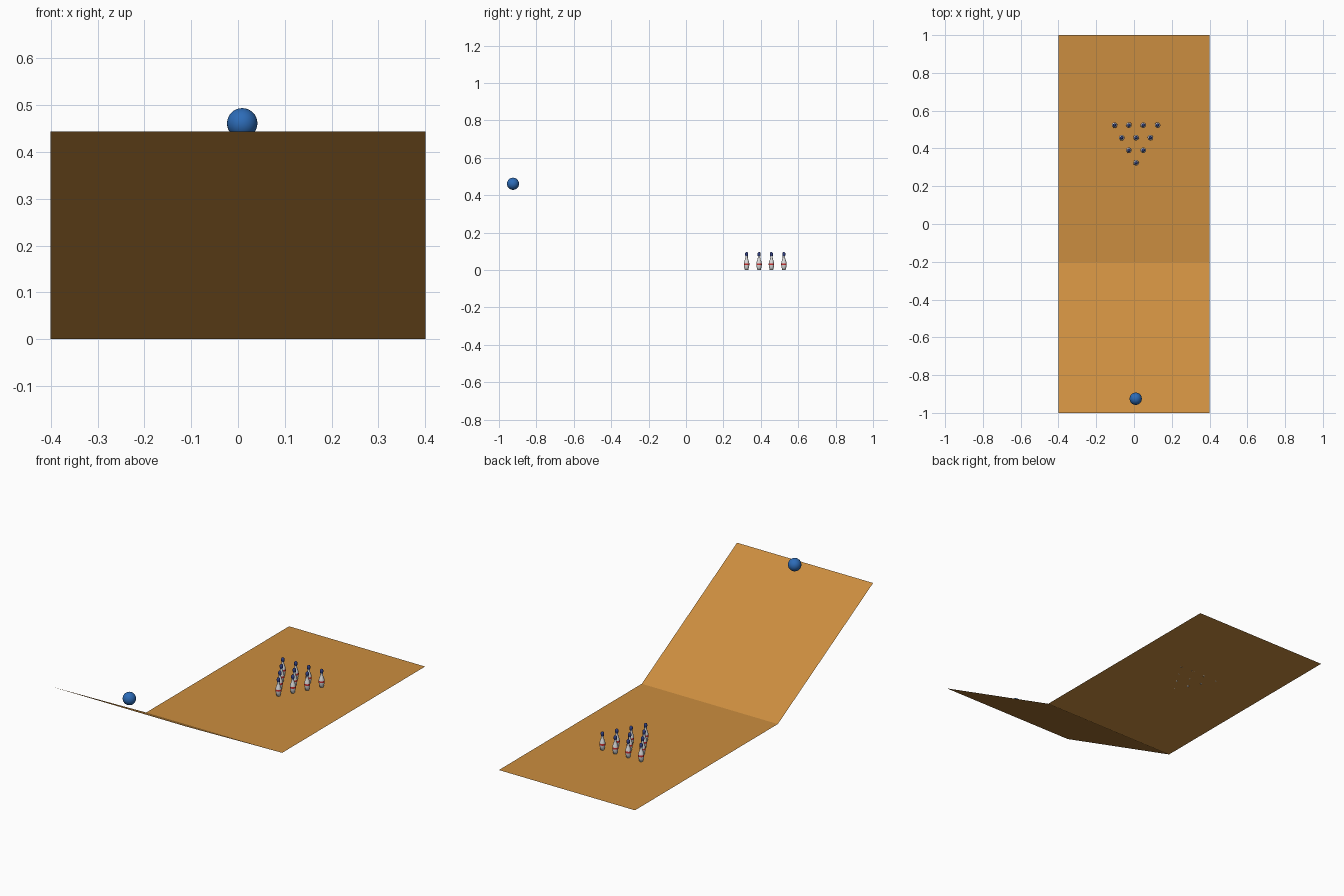
import bpy, bmesh, math

if "Cube" in bpy.data.objects:
    bpy.data.objects.remove(bpy.data.objects["Cube"])

def material(name, rgb):
    m = bpy.data.materials.new(name)
    m.diffuse_color = (*rgb, 1)
    m.use_nodes = True
    m.node_tree.nodes["Principled BSDF"].inputs["Base Color"].default_value = m.diffuse_color
    return m

wood = material("lane wood", (0.60, 0.27, 0.05))
blue = material("ball blue", (0.026, 0.15, 0.48))
white = material("pin white", (0.72, 0.72, 0.72))
red = material("pin red", (0.60, 0.03, 0.03))
navy = material("pin navy", (0.03, 0.05, 0.22))

def make_object(name, bm, mats):
    me = bpy.data.meshes.new(name)
    bm.to_mesh(me)
    bm.free()
    for m in mats:
        me.materials.append(m)
    ob = bpy.data.objects.new(name, me)
    bpy.context.collection.objects.link(ob)
    return ob

# Lane: thin sheet, sloped run-up then a flat deck
bm = bmesh.new()
rows = [[bm.verts.new((x, y, z)) for x in (-0.4, 0.4)]
        for y, z in ((-1, 0.444), (-0.2, 0), (1, 0))]
for a, b in zip(rows, rows[1:]):
    bm.faces.new((a[0], a[1], b[1], b[0]))
make_object("lane", bm, [wood])

# Ball
bm = bmesh.new()
bmesh.ops.create_uvsphere(bm, u_segments=32, v_segments=16, radius=0.0325)
for f in bm.faces:
    f.smooth = True
ball = make_object("ball", bm, [blue])
ball.location = (0.009, -0.925, 0.461)

# Pin: lathed profile of (radius, height)
profile = [(0, 0), (0.009, 0), (0.0125, 0.014), (0.0148, 0.027), (0.0145, 0.036),
           (0.012, 0.047), (0.008, 0.058), (0.0062, 0.067), (0.0066, 0.074),
           (0.0085, 0.082), (0.0085, 0.088), (0.006, 0.094), (0, 0.097)]
bm = bmesh.new()
verts = [bm.verts.new((r, 0, z)) for r, z in profile]
edges = [bm.edges.new(p) for p in zip(verts, verts[1:])]
bmesh.ops.spin(bm, geom=verts + edges, cent=(0, 0, 0), axis=(0, 0, 1),
               angle=math.tau, steps=16, use_merge=False)
bmesh.ops.remove_doubles(bm, verts=bm.verts, dist=0.0003)
bmesh.ops.recalc_face_normals(bm, faces=bm.faces)
for f in bm.faces:
    f.smooth = True
    z = f.calc_center_median().z
    # red belly band, navy head
    f.material_index = 1 if 0.027 < z < 0.037 else 2 if z > 0.074 else 0
pin = make_object("pin_1", bm, [white, red, navy])

# Ten pins in a triangle
count = 0
for row in range(4):
    for i in range(row + 1):
        count += 1
        ob = pin
        if count > 1:
            ob = bpy.data.objects.new(f"pin_{count}", pin.data)
            bpy.context.collection.objects.link(ob)
        ob.location = (0.011 + 0.076 * (i - row / 2), 0.324 + 0.0665 * row, 0)
